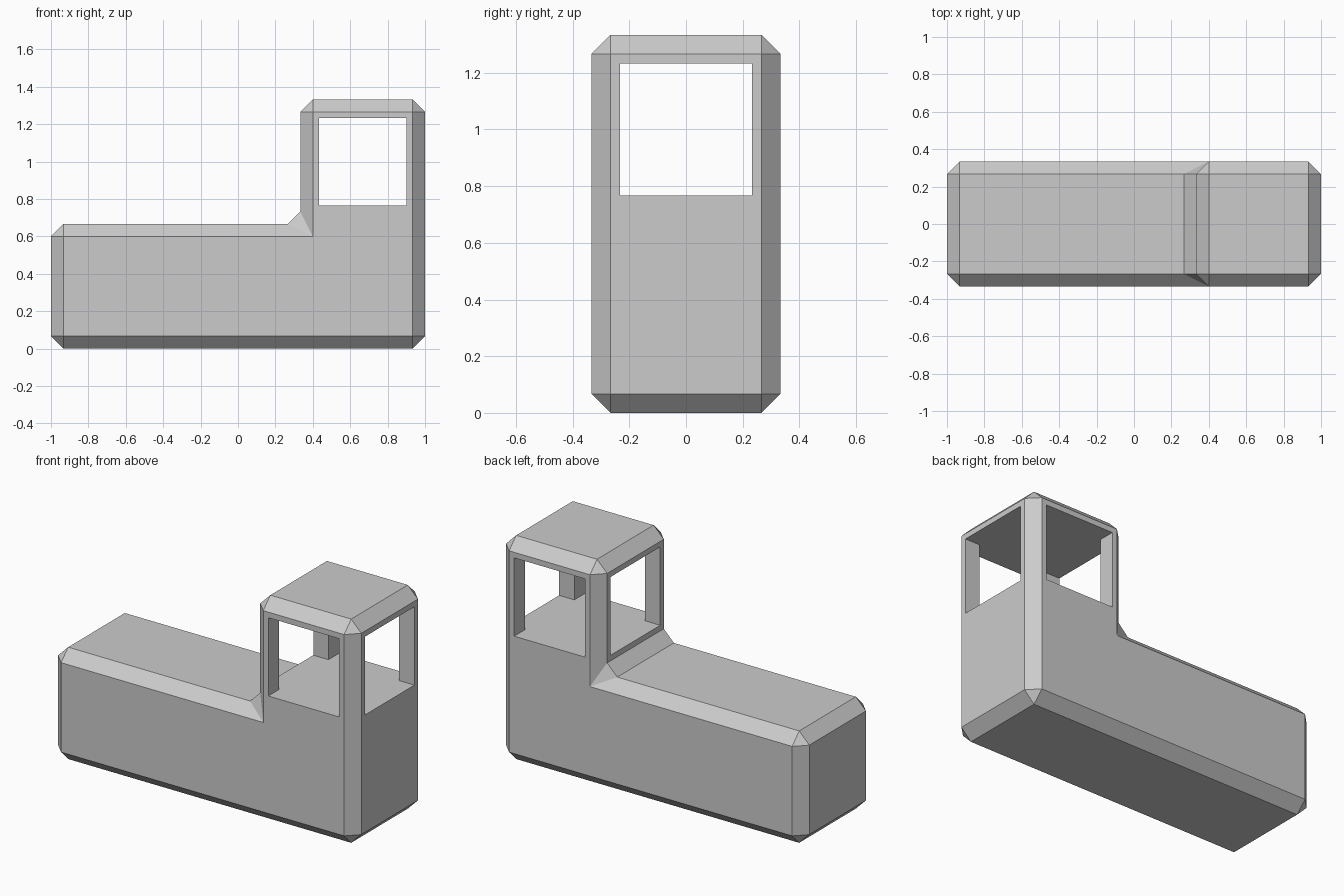
import bpy, bmesh
from mathutils import Vector

if "Cube" in bpy.data.objects:
    bpy.data.objects.remove(bpy.data.objects["Cube"])

U = 2 / 3       # block module: the model is three blocks long, one deep, two high
H = U / 2       # half depth
CH = 0.0667     # chamfer size
WALL = 0.1      # cabin post thickness


def prism(name, profile, direction):
    """Extrude a closed planar outline into a solid."""
    bm = bmesh.new()
    face = bm.faces.new([bm.verts.new(p) for p in profile])
    ext = bmesh.ops.extrude_face_region(bm, geom=[face])
    moved = [g for g in ext["geom"] if isinstance(g, bmesh.types.BMVert)]
    bmesh.ops.translate(bm, verts=moved, vec=Vector(direction))
    bmesh.ops.recalc_face_normals(bm, faces=bm.faces)
    mesh = bpy.data.meshes.new(name)
    bm.to_mesh(mesh)
    bm.free()
    obj = bpy.data.objects.new(name, mesh)
    bpy.context.collection.objects.link(obj)
    return obj


# L-shaped body: long hood with a tall cabin at the right end
outline = [(-1, 0), (1, 0), (1, 2 * U), (H, 2 * U), (H, U), (-1, U)]
body = prism("body_with_cabin", [(x, -H, z) for x, z in outline], (0, U, 0))

# One-segment chamfer along every edge, including the inner corner
bevel = body.modifiers.new("chamfer", 'BEVEL')
bevel.width = CH
bevel.segments = 1
bevel.limit_method = 'ANGLE'

# Cross-shaped cutter opens windows on all four sides and leaves corner posts
cx, inner, outer = U, H - WALL, H + 0.2
cross = [(-inner, -outer), (inner, -outer), (inner, -inner), (outer, -inner),
         (outer, inner), (inner, inner), (inner, outer), (-inner, outer),
         (-inner, inner), (-outer, inner), (-outer, -inner), (-inner, -inner)]
cutter = prism("window_cutter", [(cx + x, y, U + WALL) for x, y in cross],
               (0, 0, U - 2 * WALL))
cutter.hide_render = True
cutter.display_type = 'WIRE'

cut = body.modifiers.new("windows", 'BOOLEAN')
cut.operation = 'DIFFERENCE'
cut.solver = 'EXACT'
cut.object = cutter
